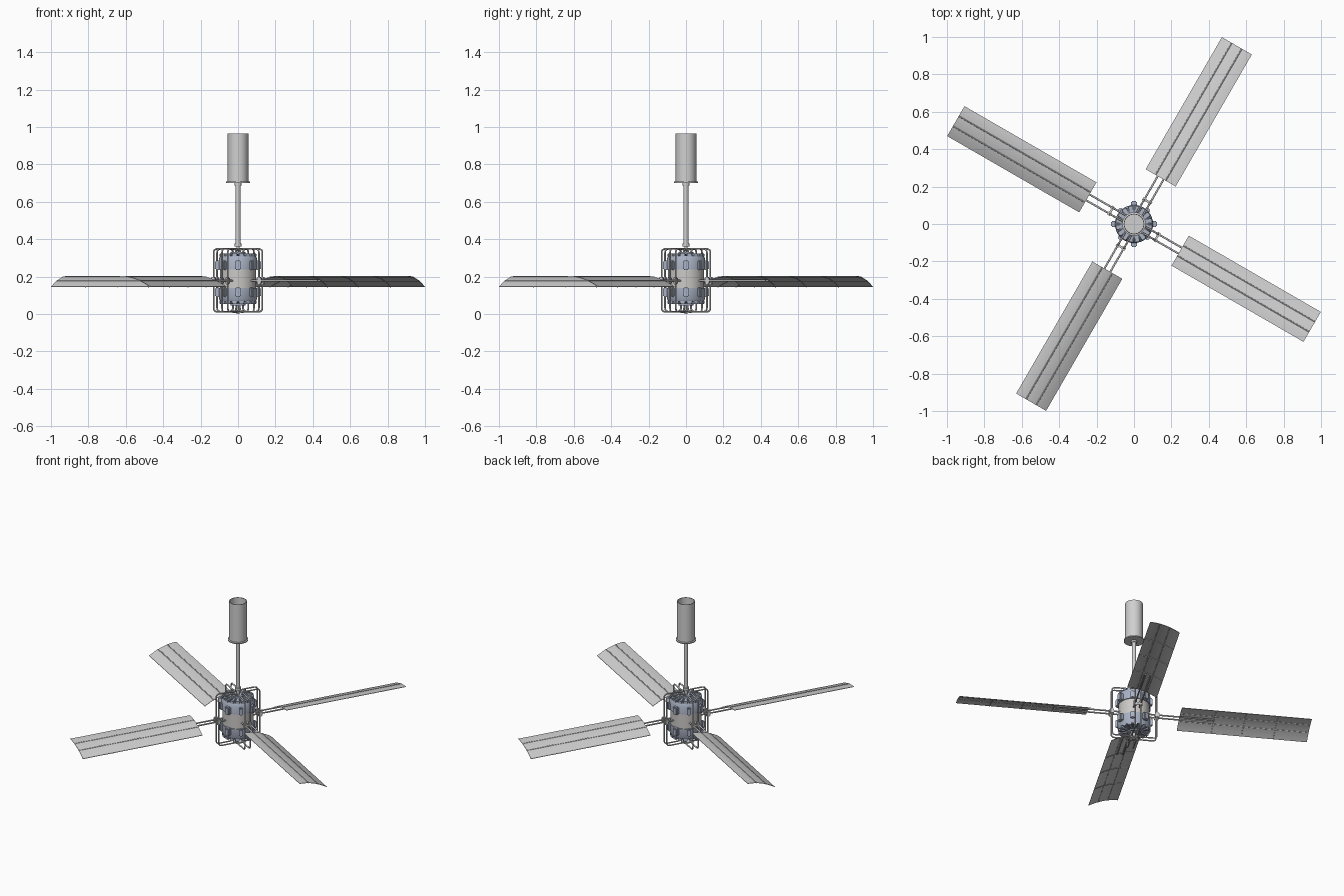
import bpy, bmesh, math
from mathutils import Vector

cube = bpy.data.objects.get("Cube")
if cube:
    bpy.data.objects.remove(cube, do_unlink=True)


def material(name, rgb):
    m = bpy.data.materials.new(name)
    m.diffuse_color = (*rgb, 1)
    m.use_nodes = True
    m.node_tree.nodes["Principled BSDF"].inputs["Base Color"].default_value = (*rgb, 1)
    return m


LIGHT = material("light grey metal", (0.63, 0.63, 0.63))
BLUE = material("blue grey enamel", (0.40, 0.45, 0.56))
PALE = material("pale motor metal", (0.60, 0.59, 0.57))
DARK = material("dark grey metal", (0.12, 0.13, 0.15))


def finish(name, bm, mat, turn=0):
    mesh = bpy.data.meshes.new(name)
    bmesh.ops.recalc_face_normals(bm, faces=bm.faces)
    bm.to_mesh(mesh)
    bm.free()
    mesh.materials.append(mat)
    ob = bpy.data.objects.new(name, mesh)
    bpy.context.collection.objects.link(ob)
    ob.rotation_euler.z = turn
    bpy.ops.object.select_all(action="DESELECT")
    ob.select_set(True)
    bpy.context.view_layer.objects.active = ob
    bpy.ops.object.shade_smooth_by_angle(angle=math.radians(35))
    return ob


def lathe(name, profile, mat, sides=32):
    """Spin a profile of (radius, height) around the z axis."""
    bm = bmesh.new()
    verts = [bm.verts.new((r, 0, z)) for r, z in profile]
    edges = [bm.edges.new(pair) for pair in zip(verts, verts[1:])]
    bmesh.ops.spin(bm, geom=verts + edges, cent=(0, 0, 0), axis=(0, 0, 1),
                   angle=math.tau, steps=sides, use_duplicate=False)
    bmesh.ops.remove_doubles(bm, verts=bm.verts, dist=0.0001)
    return finish(name, bm, mat)


def rod(name, r, z0, z1, mat, sides=24):
    return lathe(name, [(0, z0), (r, z0), (r, z1), (0, z1)], mat, sides)


def box(name, centre, size, mat, turn=0, bevel=0.003, taper=1.0):
    """Bevelled box; taper scales the width of its inner end."""
    bm = bmesh.new()
    bmesh.ops.create_cube(bm, size=1)
    for v in bm.verts:
        if v.co.x < 0:
            v.co.y *= taper
    bmesh.ops.scale(bm, vec=size, verts=bm.verts)
    bmesh.ops.translate(bm, vec=centre, verts=bm.verts)
    bmesh.ops.bevel(bm, geom=bm.edges[:], offset=bevel, segments=2, affect="EDGES")
    return finish(name, bm, mat, turn)


def tube(name, points, radius, mat, turn=0, fillet=0.0):
    """Round wire through points, with rounded corners."""
    pts = [Vector(p) for p in points]
    path = [pts[0]]
    for a, b, c in zip(pts, pts[1:], pts[2:]):
        if fillet:
            p, q = b + (a - b).normalized() * fillet, b + (c - b).normalized() * fillet
            for i in range(5):
                t = i / 4
                path.append(p * (1 - t) ** 2 + b * 2 * t * (1 - t) + q * t * t)
        else:
            path.append(b)
    path.append(pts[-1])
    cu = bpy.data.curves.new(name, "CURVE")
    cu.dimensions = "3D"
    cu.bevel_depth = radius
    cu.bevel_resolution = 2
    cu.use_fill_caps = True
    sp = cu.splines.new("POLY")
    sp.points.add(len(path) - 1)
    for point, co in zip(sp.points, path):
        point.co = (*co, 1)
    cu.materials.append(mat)
    ob = bpy.data.objects.new(name, cu)
    ob.rotation_euler.z = turn
    bpy.context.collection.objects.link(ob)
    return ob


# Ceiling cup, hanging rod and collars
lathe("ceiling_cup", [(0, 0.7), (0.063, 0.7), (0.063, 0.707), (0.055, 0.709), (0.055, 0.965),
                      (0.051, 0.965), (0.051, 0.715), (0, 0.715)], LIGHT)
rod("hanging_rod", 0.013, 0.36, 0.7, LIGHT)
rod("rod_upper_collar", 0.018, 0.688, 0.7, LIGHT)
rod("rod_lower_collar", 0.019, 0.36, 0.378, LIGHT)
rod("motor_shaft", 0.009, 0.0, 0.36, LIGHT)
rod("shaft_bottom_nut", 0.03, 0.005, 0.013, LIGHT)

# Motor housing: pale drum, blue end bands, slotted domed ends
rod("motor_drum", 0.096, 0.1, 0.27, PALE, 32)
for name, sign in (("lower", -1), ("upper", 1)):
    def level(h):
        return 0.188 + sign * h
    lathe(name + "_motor_band", [(0.094, level(0.05)), (0.102, level(0.05)),
                                 (0.102, level(0.108)), (0.094, level(0.122))], BLUE)
    lathe(name + "_motor_dome", [(0.095, level(0.115)), (0.085, level(0.124)),
                                 (0.045, level(0.13)), (0, level(0.13))], DARK)
    rod(name + "_motor_hub", 0.04, min(level(0.12), level(0.143)),
        max(level(0.12), level(0.143)), BLUE)
    for i in range(16):
        box(name + "_cooling_fin", (0.065, 0, level(0.126)), (0.066, 0.026, 0.02),
            BLUE, (i + 0.5) * math.tau / 16, 0.003, 0.45)
    # Large lugs on the four main sides, small ones between
    for i in range(8):
        reach, width = (0.022, 0.024) if i % 2 else (0.03, 0.034)
        box(name + "_band_lug", (0.093 + reach / 2, 0, level(0.072)),
            (reach, width, 0.05), BLUE, i * math.tau / 8, 0.005)


# Blade cross-section: flat at the leading edge, curving down to the trailing edge
HALF, INNER, OUTER = 0.0925, 0.285, 1.1


def blade_height(y):
    return 0.204 - 0.058 * ((y + HALF) / (2 * HALF)) ** 2


def blade(turn):
    bm = bmesh.new()
    n = 12
    ys = [-HALF + 2 * HALF * i / n for i in range(n + 1)]
    outline = [(y, blade_height(y)) for y in ys] + \
              [(y, blade_height(y) - 0.003) for y in reversed(ys)]
    ends = [[bm.verts.new((x, y, z)) for y, z in outline] for x in (INNER, OUTER)]
    count = len(outline)
    for i in range(count):
        j = (i + 1) % count
        bm.faces.new((ends[0][i], ends[0][j], ends[1][j], ends[1][i]))
    for ring in ends:
        for i in range(n):
            k = count - 1 - i
            bm.faces.new((ring[i], ring[i + 1], ring[k - 1], ring[k]))
    finish("blade", bm, LIGHT, turn)
    # Lengthwise stiffeners and cross ribs
    for y in (-0.031, 0.031):
        z = blade_height(y) - 0.001
        tube("blade_stiffener", [(INNER, y, z), (OUTER, y, z)], 0.0035, LIGHT, turn)
    for x in (0.5, 0.69, 0.89):
        tube("blade_rib", [(x, y, blade_height(y) - 0.004) for y in ys], 0.002, LIGHT, turn)


# Four blades, each with twin arms, clamps and a pair of cage wires
for k in range(4):
    turn = math.radians(60 + 90 * k)
    blade(turn)
    box("arm_crossbar", (0.141, 0, 0.178), (0.012, 0.05, 0.014), LIGHT, turn)
    for y in (-0.018, 0.018):
        tube("blade_arm", [(0.09, y, 0.178), (0.5, y, 0.178)], 0.005, LIGHT, turn)
        box("arm_clamp", (0.142, y, 0.178), (0.026, 0.018, 0.04), LIGHT, turn, 0.005)
        tube("cage_wire", [(0.022, y, 0.31), (0.022, y, 0.348), (0.14, y, 0.348),
                           (0.14, y, 0.012), (0.022, y, 0.012), (0.022, y, 0.06)],
             0.0045, LIGHT, turn, 0.022)
